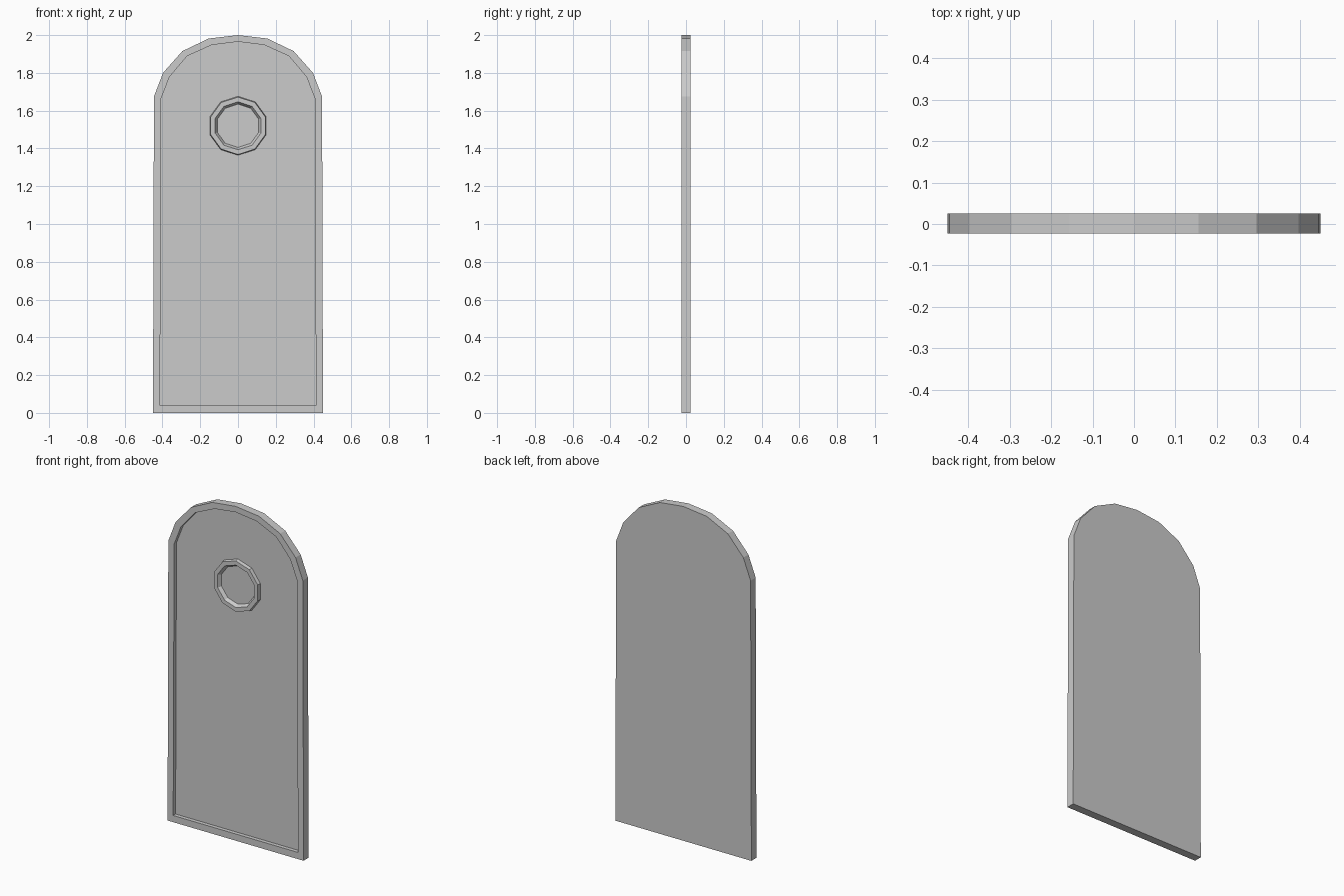
import bpy, bmesh, math

if "Cube" in bpy.data.objects:
    bpy.data.objects.remove(bpy.data.objects["Cube"])

Y_FRONT, Y_BACK, Y_PANEL = -0.023, 0.025, 0.0


def mirrored(half):
    """Closed outline from its right half; the last point lies on x = 0."""
    return half + [(-x, z) for x, z in reversed(half[:-1])]


def skin(name, rings, cap_start, cap_end, closed=False):
    """Join successive loops of 3D points with quads."""
    bm = bmesh.new()
    loops = [[bm.verts.new(p) for p in ring] for ring in rings]
    n = len(loops[0])
    pairs = list(zip(loops, loops[1:]))
    if closed:
        pairs.append((loops[-1], loops[0]))
    for a, b in pairs:
        for i in range(n):
            j = (i + 1) % n
            bm.faces.new((a[i], a[j], b[j], b[i]))
    if cap_start:
        bm.faces.new(loops[0])
    if cap_end:
        bm.faces.new(loops[-1])
    bmesh.ops.recalc_face_normals(bm, faces=bm.faces)
    mesh = bpy.data.meshes.new(name)
    bm.to_mesh(mesh)
    bm.free()
    obj = bpy.data.objects.new(name, mesh)
    bpy.context.collection.objects.link(obj)
    return obj


# Arched slab with a raised rim and a recessed front panel
outer = mirrored([(0.45, 0), (0.445, 1.675), (0.397, 1.80), (0.295, 1.915),
                  (0.155, 1.982), (0, 2.0)])
inner = mirrored([(0.413, 0.04), (0.407, 1.665), (0.362, 1.78), (0.268, 1.89),
                  (0.138, 1.948), (0, 1.965)])


def at(outline, y):
    return [(x, y, z) for x, z in outline]


skin("door_slab", [at(outer, Y_BACK), at(outer, Y_FRONT),
                   at(inner, Y_FRONT), at(inner, Y_PANEL)], True, True)

# Low-poly round window frame, seated slightly into the panel
SIDES, CENTRE_Z = 10, 1.52


def circle(r, y):
    angles = [math.pi / 2 + 2 * math.pi * i / SIDES for i in range(SIDES)]
    return [(r * math.cos(a), y, CENTRE_Z + r * math.sin(a)) for a in angles]


skin("window_ring", [circle(0.157, 0.004), circle(0.152, -0.02),
                     circle(0.127, -0.02), circle(0.112, 0.004)],
     False, False, closed=True)
